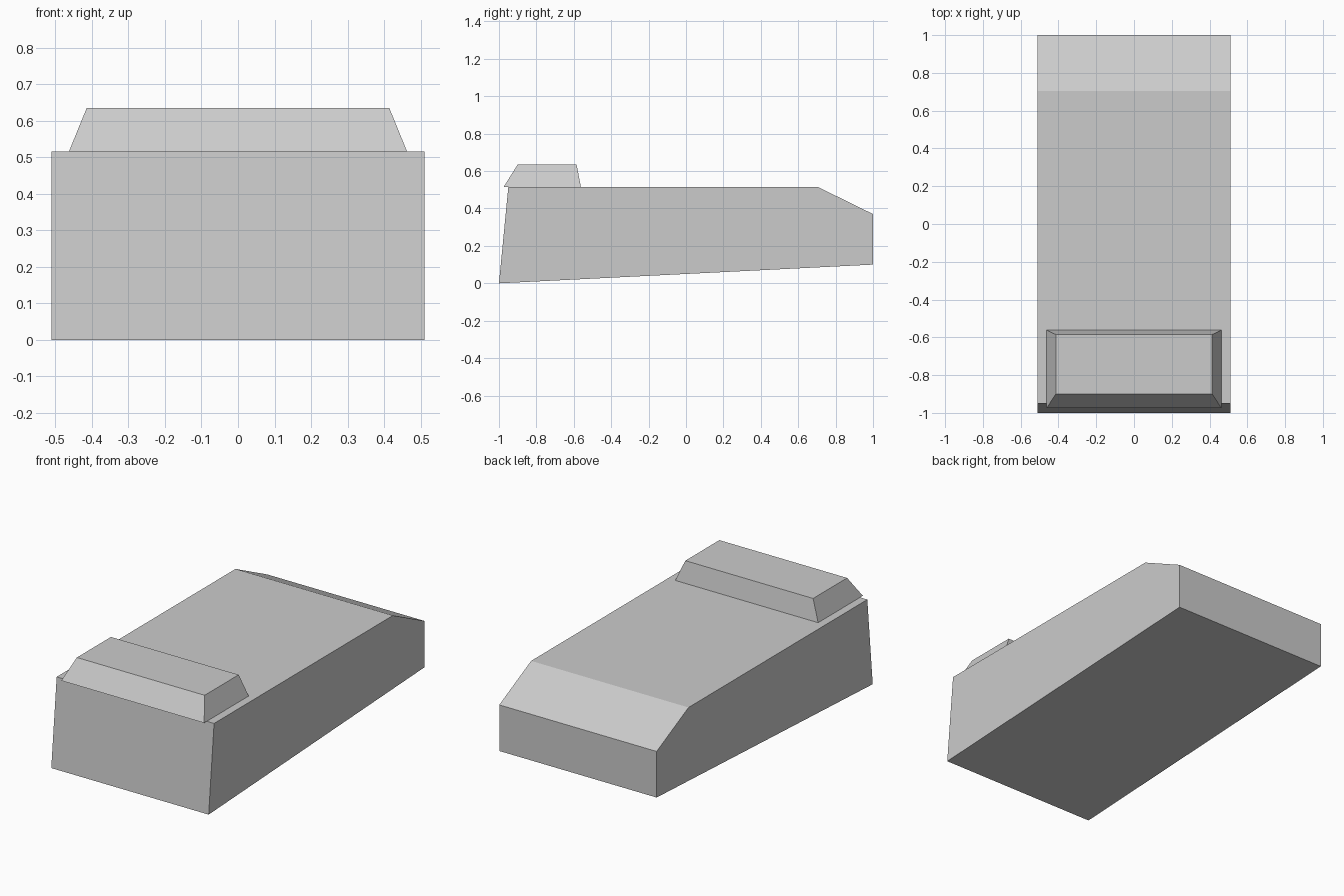
import bpy
import bmesh

# Remove the default cube
cube = bpy.data.objects.get("Cube")
if cube:
    bpy.data.objects.remove(cube, do_unlink=True)

# Single plain grey material
GREY = (0.6, 0.6, 0.6, 1.0)
grey = bpy.data.materials.new("plain_grey")
grey.use_nodes = True
grey.diffuse_color = GREY
grey.node_tree.nodes["Principled BSDF"].inputs["Base Color"].default_value = GREY


def loft(name, ring_a, ring_b):
    """Closed solid joining two rings with equal point counts."""
    bm = bmesh.new()
    a = [bm.verts.new(p) for p in ring_a]
    b = [bm.verts.new(p) for p in ring_b]
    bm.faces.new(a)
    bm.faces.new(b)
    for i in range(len(a)):
        j = (i + 1) % len(a)
        bm.faces.new((a[i], a[j], b[j], b[i]))
    bmesh.ops.recalc_face_normals(bm, faces=bm.faces)
    mesh = bpy.data.meshes.new(name)
    bm.to_mesh(mesh)
    bm.free()
    mesh.materials.append(grey)
    obj = bpy.data.objects.new(name, mesh)
    bpy.context.collection.objects.link(obj)
    return obj


def rectangle(half_x, front_y, back_y, z):
    return [(-half_x, front_y, z), (half_x, front_y, z),
            (half_x, back_y, z), (-half_x, back_y, z)]


# Main body: side profile (y, z) extruded across x
HALF_WIDTH = 0.51
TOP = 0.515
profile = [(-1, 0), (1, 0.1), (1, 0.37), (0.705, TOP), (-0.95, TOP)]
loft("main_body",
     [(-HALF_WIDTH, y, z) for y, z in profile],
     [(HALF_WIDTH, y, z) for y, z in profile])

# Raised block: tapered box overhanging the front edge
loft("raised_block",
     rectangle(0.463, -0.975, -0.562, TOP),
     rectangle(0.414, -0.9, -0.585, 0.635))
